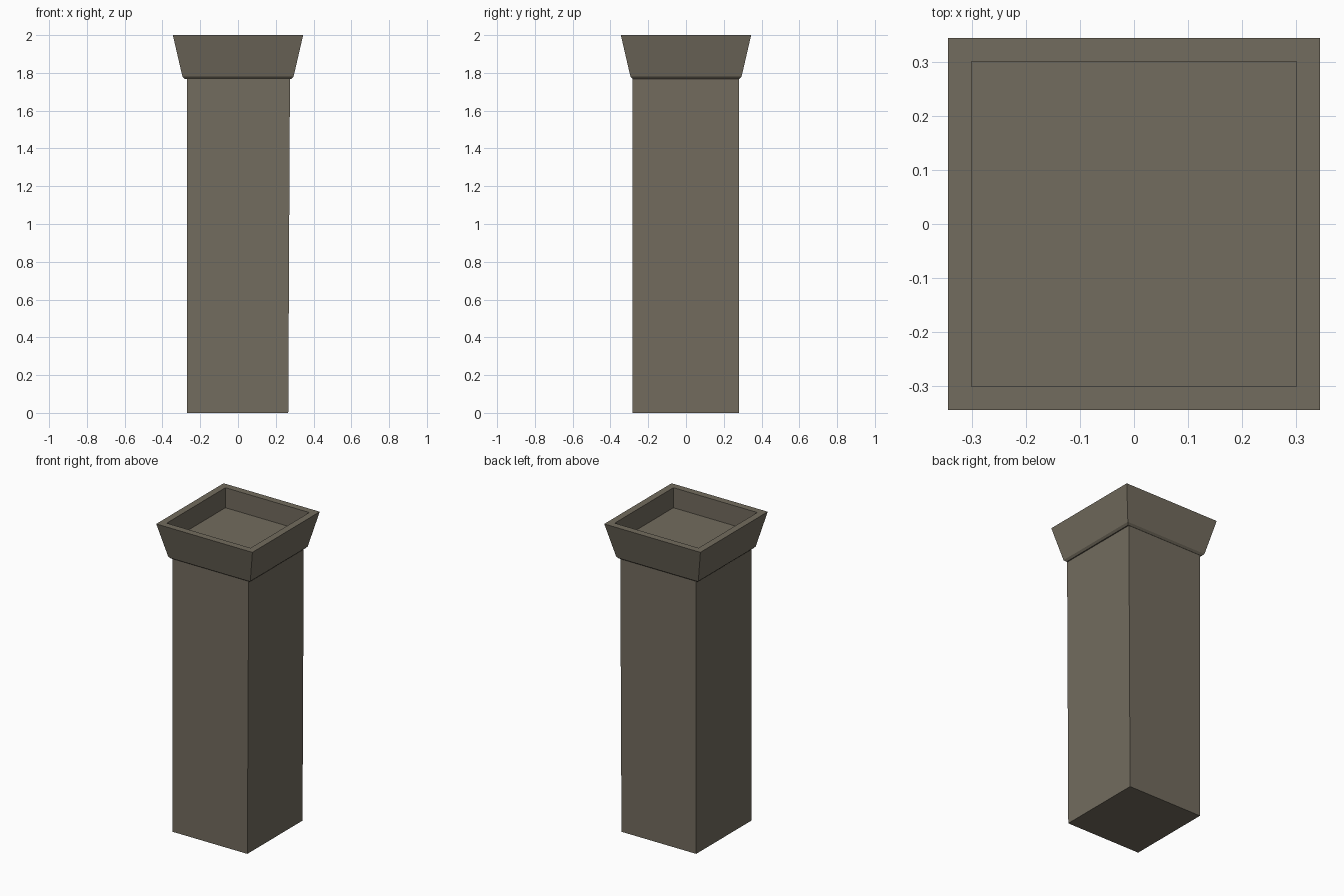
import bpy, bmesh

if "Cube" in bpy.data.objects:
    bpy.data.objects.remove(bpy.data.objects["Cube"])

stone = bpy.data.materials.new("grey_brown_stone")
stone.diffuse_color = (0.17, 0.149, 0.112, 1)
stone.use_nodes = True
stone.node_tree.nodes["Principled BSDF"].inputs["Base Color"].default_value = stone.diffuse_color


def square_loft(name, sections):
    """Loft rectangular sections (x0, x1, y0, y1, z) and cap both ends."""
    bm = bmesh.new()
    rings = []
    for x0, x1, y0, y1, z in sections:
        rings.append([bm.verts.new((x, y, z)) for x, y in
                      ((x0, y0), (x1, y0), (x1, y1), (x0, y1))])
    for a, b in zip(rings, rings[1:]):
        for i in range(4):
            j = (i + 1) % 4
            bm.faces.new((a[i], a[j], b[j], b[i]))
    bm.faces.new(rings[0][::-1])
    bm.faces.new(rings[-1])
    bmesh.ops.recalc_face_normals(bm, faces=bm.faces)
    mesh = bpy.data.meshes.new(name)
    bm.to_mesh(mesh)
    bm.free()
    mesh.materials.append(stone)
    obj = bpy.data.objects.new(name, mesh)
    bpy.context.collection.objects.link(obj)
    return obj


# Shaft: one side leans outward very slightly
square_loft("pillar_shaft", [(-0.27, 0.266, -0.284, 0.281, 0.0),
                             (-0.27, 0.275, -0.284, 0.281, 1.77)])

# Flared capital with chamfered foot, flat rim and recessed tray
profile = [(0.282, 1.768), (0.294, 1.78), (0.345, 2.0), (0.301, 2.0), (0.301, 1.87)]
square_loft("flared_capital", [(-r, r, -r, r, z) for r, z in profile])
